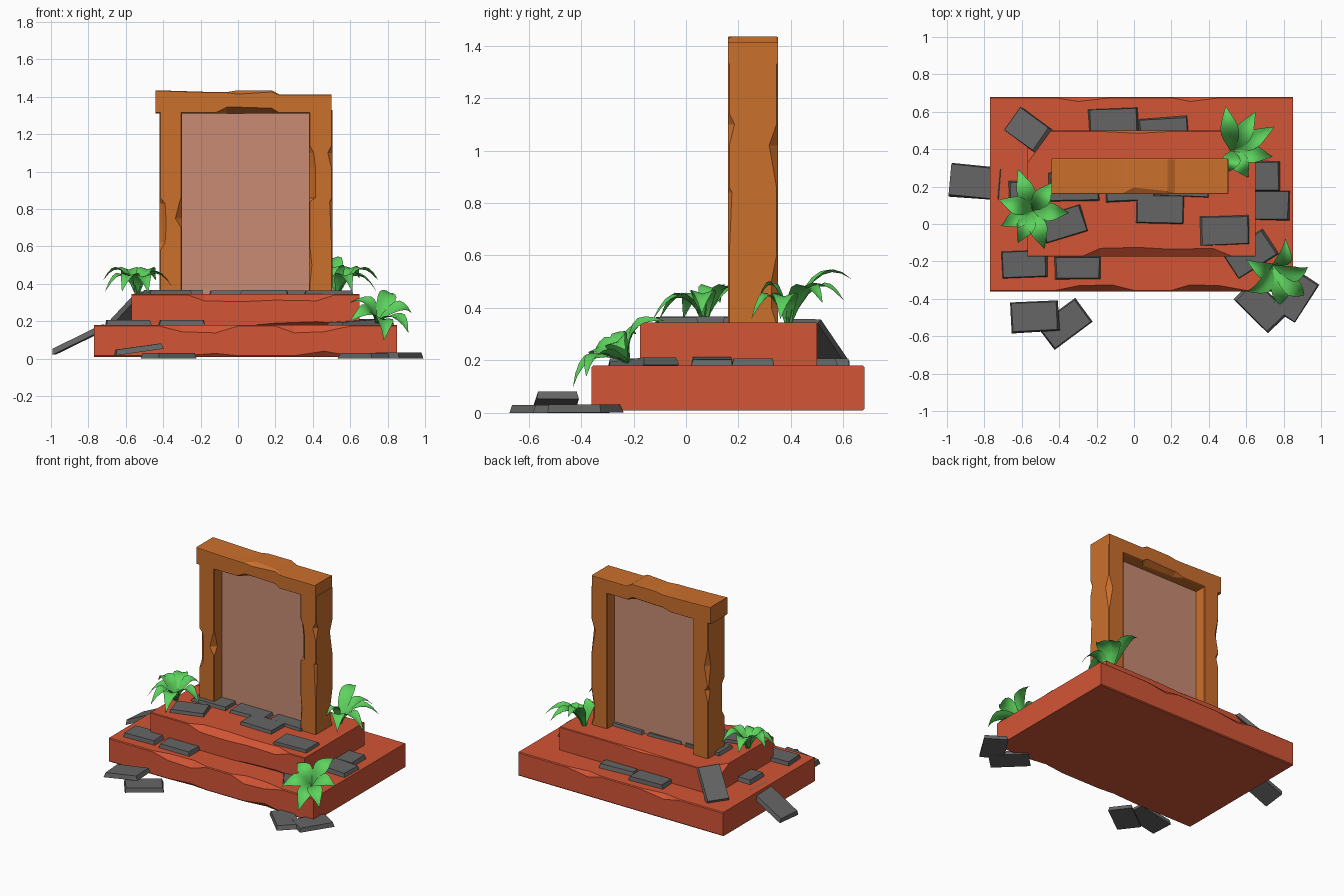
import bpy, bmesh, random
from math import radians
from mathutils import Vector, Euler

if "Cube" in bpy.data.objects:
    bpy.data.objects.remove(bpy.data.objects["Cube"])

random.seed(4)


def material(name, rgb):
    m = bpy.data.materials.new(name)
    m.diffuse_color = (*rgb, 1)
    m.use_nodes = True
    m.node_tree.nodes["Principled BSDF"].inputs["Base Color"].default_value = m.diffuse_color
    return m


RED = material("red_stone", (0.65, 0.09, 0.035))
ORANGE = material("orange_stone", (0.6, 0.16, 0.025))
PINK = material("pale_panel", (0.58, 0.26, 0.17))
GREY = material("grey_stone", (0.13, 0.13, 0.13))
GREEN = material("leaf_green", (0.11, 0.65, 0.11))


def finish(bm, name, mat, smooth=False):
    if not smooth:
        bmesh.ops.recalc_face_normals(bm, faces=bm.faces[:])
    for f in bm.faces:
        f.smooth = smooth
    me = bpy.data.meshes.new(name)
    bm.to_mesh(me)
    bm.free()
    me.materials.append(mat)
    ob = bpy.data.objects.new(name, me)
    bpy.context.collection.objects.link(ob)
    return ob


def chipped_block(name, axis, lo, hi, stations, mat, ratio=1.0, cut=None):
    """Box lofted along an axis; each station is (position, four corner chamfers)."""
    bm = bmesh.new()
    ui, vi = [i for i in range(3) if i != axis]
    u0, u1, v0, v1 = lo[ui], hi[ui], lo[vi], hi[vi]
    rings = []
    for t, a, b, c, d in [(lo[axis], 0, 0, 0, 0)] + stations + [(hi[axis], 0, 0, 0, 0)]:
        a, b, c, d = [k + 0.005 for k in (a, b, c, d)]
        r = ratio
        pts = [(u0, v0 + a * r), (u0 + a, v0), (u1 - b, v0), (u1, v0 + b * r),
               (u1, v1 - c * r), (u1 - c, v1), (u0 + d, v1), (u0, v1 - d * r)]
        ring = []
        for u, v in pts:
            co = [0, 0, 0]
            co[axis], co[ui], co[vi] = t, u, v
            ring.append(bm.verts.new(co))
        rings.append(ring)
    for r0, r1 in zip(rings, rings[1:]):
        for i in range(8):
            j = (i + 1) % 8
            bm.faces.new((r0[i], r0[j], r1[j], r1[i]))
    bm.faces.new(rings[0])
    bm.faces.new(rings[-1])
    if cut:
        bmesh.ops.bisect_plane(bm, geom=bm.verts[:] + bm.edges[:] + bm.faces[:],
                               plane_co=cut[0], plane_no=cut[1], clear_outer=True)
        bmesh.ops.holes_fill(bm, edges=[e for e in bm.edges if e.is_boundary])
    return finish(bm, name, mat)


# Two-step plinth (corners: front-bottom, back-bottom, back-top, front-top)
chipped_block("lower_step", 0, (-0.77, -0.36, 0.01), (0.85, 0.68, 0.18), [
    (-0.42, 0, 0, 0, 0), (-0.3, 0, 0, 0.02, 0.025), (-0.12, 0.01, 0, 0, 0.03), (0.0, 0, 0, 0, 0),
    (0.2, 0, 0, 0, 0), (0.3, 0, 0, 0.02, 0.03), (0.46, 0.02, 0, 0, 0.025), (0.6, 0, 0, 0, 0)], RED, 1.2)
chipped_block("upper_step", 0, (-0.57, -0.175, 0.17), (0.65, 0.5, 0.345), [
    (-0.27, 0, 0, 0, 0), (-0.18, 0, 0, 0, 0.04), (0.02, 0, 0, 0.01, 0.045), (0.2, 0.02, 0, 0, 0.035),
    (0.42, 0.03, 0, 0, 0.04), (0.52, 0.02, 0, 0, 0)], RED, 0.8,
    cut=((-0.565, 0.505, 0.255), (-0.146, 0.106, 0.204)))

# Doorway frame (post corners: left-front, right-front, right-back, left-back)
chipped_block("left_post", 2, (-0.42, 0.16, 0.34), (-0.30, 0.35, 1.33), [
    (0.58, 0, 0, 0, 0), (0.62, 0.025, 0, 0, 0), (0.7, 0.03, 0, 0, 0), (0.75, 0.03, 0.03, 0, 0),
    (0.83, 0.025, 0.01, 0, 0.02), (0.86, 0, 0, 0, 0), (1.0, 0, 0, 0, 0.025), (1.12, 0, 0, 0, 0)], ORANGE)
chipped_block("right_post", 2, (0.38, 0.16, 0.34), (0.505, 0.35, 1.33), [
    (0.4, 0, 0, 0.02, 0), (0.5, 0.01, 0, 0.02, 0), (0.6, 0, 0, 0, 0), (0.84, 0, 0.01, 0, 0),
    (0.86, 0.03, 0.0, 0, 0), (1.02, 0.03, 0, 0.028, 0), (1.1, 0.02, 0.02, 0, 0),
    (1.14, 0, 0, 0, 0)], ORANGE)
lintel = chipped_block("lintel", 0, (-0.44, 0.16, 1.312), (0.5, 0.35, 1.435), [
    (-0.12, 0, 0, 0, 0), (-0.06, 0.05, 0.03, 0, 0), (0.0, 0.05, 0.03, 0, 0.03),
    (0.18, 0.04, 0.04, 0, 0.01), (0.22, 0, 0, 0, 0)], ORANGE, 0.6)
for v in lintel.data.vertices:
    if v.co.z > 1.38:
        v.co.z += -0.022 if v.co.x > 0.2 else (-0.01 if -0.15 < v.co.x < -0.03 else 0)
chipped_block("door_panel", 0, (-0.305, 0.245, 0.34), (0.385, 0.265, 1.33), [], PINK)

# Paving stones: x, y, z, length, width, rotation z, tilt along length
stones = [
    (-.567, .505, .265, .27, .16, 144, 41), (-.845, .225, .105, .32, .18, -5, -26),
    (-.53, -.495, .05, .26, .165, 3, -8), (-.37, -.535, .015, .26, .16, 36, 0),
    (.68, -.44, .015, .26, .16, -44, 0), (.86, -.385, .017, .25, .16, 57, 0),
    (-.585, -.215, .193, .25, .15, 2, 0), (-.30, -.235, .193, .25, .12, 0, 0),
    (.62, -.165, .188, .26, .16, 33, -4), (.68, .255, .193, .2, .16, 0, 0),
    (.71, .1, .195, .25, .16, -1, 3), (-.11, .54, .193, .265, .16, 2, 0),
    (.16, .49, .193, .27, .16, 4, 0), (.14, .08, .352, .26, .16, -1, 0),
    (.485, -.035, .35, .27, .16, 2, 0), (-.38, .0, .352, .24, .15, 17, 0),
    (-.57, .15, .193, .2, .16, 0, 0), (-.32, .2, .352, .28, .16, 1, 0),
    (-.02, .2, .35, .27, .16, 3, 0), (.27, .22, .35, .27, .15, -2, 0),
]
for n, (x, y, z, l, w, rz, ry) in enumerate(stones, 1):
    bm = bmesh.new()
    bmesh.ops.create_cube(bm, size=1)
    for v in bm.verts:
        s = 0.92 if v.co.z > 0 else 1.0
        v.co.x *= l * s * random.uniform(0.96, 1.02)
        v.co.y *= w * s * random.uniform(0.95, 1.03)
        v.co.z *= 0.03
    ob = finish(bm, f"paving_stone_{n:02d}", GREY)
    ob.location = (x, y, z)
    ob.rotation_euler = Euler((0, radians(ry), radians(rz)))


def plant(name, base, axis, height, tips):
    """Tuft of arched, folded leaves running from one root to each tip."""
    bm = bmesh.new()
    b, axis = Vector(base), Vector(axis).normalized()
    widths = (0.012, 0.026, 0.041, 0.049, 0.047, 0.034, 0.018, 0.001)
    for tip in tips:
        p = Vector(tip)
        ctrl = b + (p - b) * 0.45 + axis * height
        side = (p - b).cross(axis).normalized()
        rows = []
        for i, w in enumerate(widths):
            t = i / (len(widths) - 1)
            c = b * (1 - t) ** 2 + ctrl * 2 * t * (1 - t) + p * t * t
            rows.append([bm.verts.new(c + side * w * k + axis * 0.3 * w * abs(k))
                         for k in (-1, -0.5, 0, 0.5, 1)])
        for r0, r1 in zip(rows, rows[1:]):
            for k in range(4):
                bm.faces.new((r0[k], r1[k], r1[k + 1], r0[k + 1]))
    return finish(bm, name, GREEN, smooth=True)


# Leafy plants
plant("left_plant", (-.54, .07, .34), (0, 0, 1), 0.19, [
    (-.62, .29, .42), (-.44, .22, .42), (-.35, .06, .38), (-.48, -.13, .35),
    (-.62, -.10, .36), (-.71, -.01, .36), (-.72, .13, .42)])
plant("back_right_plant", (.53, .39, .33), (0, 0, 1), 0.2, [
    (.49, .63, .51), (.65, .60, .43), (.75, .52, .42), (.74, .36, .36),
    (.61, .25, .36), (.51, .28, .44)])
plant("front_right_plant", (.74, -.22, .19), (.3, -.5, .8), 0.14, [
    (.81, -.08, .35), (.93, -.23, .24), (.91, -.38, .14), (.78, -.43, .10),
    (.60, -.36, .2), (.60, -.19, .3)])
